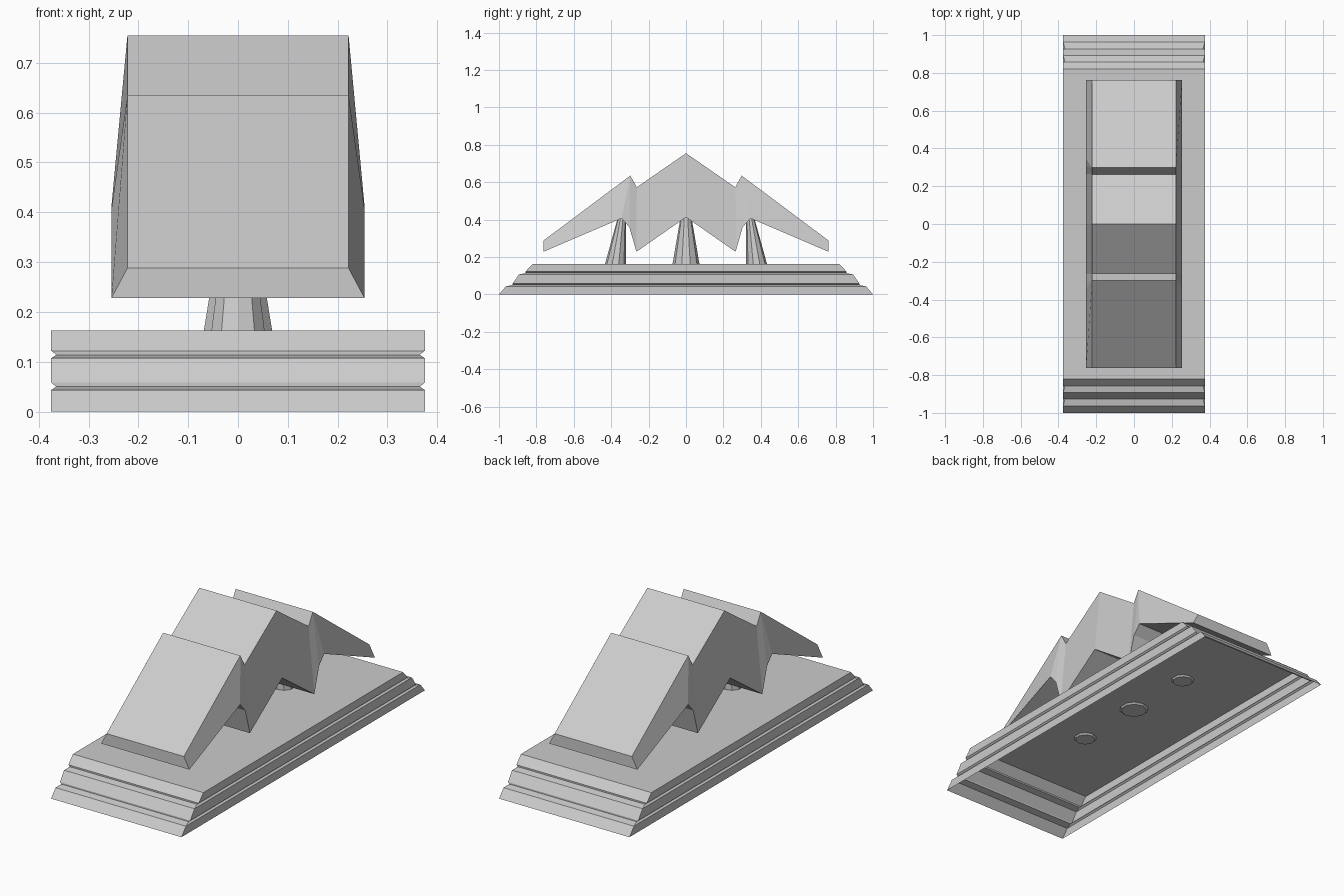
import bpy, bmesh, math
from mathutils import Vector

if "Cube" in bpy.data.objects:
    bpy.data.objects.remove(bpy.data.objects["Cube"])


def finish(bm, name):
    bmesh.ops.remove_doubles(bm, verts=bm.verts, dist=1e-5)
    bmesh.ops.recalc_face_normals(bm, faces=bm.faces)
    mesh = bpy.data.meshes.new(name)
    bm.to_mesh(mesh)
    bm.free()
    obj = bpy.data.objects.new(name, mesh)
    bpy.context.collection.objects.link(obj)
    return obj


def loft(name, rings, cap_start=True, cap_end=True):
    """Skin a series of closed rings of points."""
    bm = bmesh.new()
    loops = [[bm.verts.new(p) for p in ring] for ring in rings]
    for a, b in zip(loops, loops[1:]):
        n = len(a)
        for i in range(n):
            j = (i + 1) % n
            bm.faces.new((a[i], a[j], b[j], b[i]))
    if cap_start:
        bm.faces.new(loops[0][::-1])
    if cap_end:
        bm.faces.new(loops[-1])
    return finish(bm, name)


# Stepped plinth, an open-bottomed shell: half width, half length, height
steps = [(.375, 1.0, 0), (.375, .963, .043), (.365, .927, .05),
         (.375, .927, .058), (.375, .893, .107), (.365, .858, .114),
         (.375, .858, .122), (.375, .82, .163)]
plinth = loft("plinth", [[(-x, -y, z), (x, -y, z), (x, y, z), (-x, y, z)]
                         for x, y, z in steps], cap_start=False)
# Open shell: make sure the top plate faces up
top = max(plinth.data.polygons, key=lambda f: f.center.z)
if top.normal.z < 0:
    plinth.data.flip_normals()


# Ten-sided tapered legs, the outer two leaning inwards
def leg(name, y_low, y_high, r_low, r_high, z_high):
    def ring(y, z, r):
        return [(r * math.sin(math.tau * i / 10),
                 y - r * math.cos(math.tau * i / 10), z) for i in range(10)]
    loft(name, [ring(y_low, .155, r_low * .87), ring(y_low, .163, r_low),
                ring(y_high, z_high, r_high)])


leg("middle_leg", 0, 0, .072, .027, .425)
for side, label in ((-1, "front"), (1, "back")):
    leg(label + "_leg", side * .377, side * .342, .056, .02, .42)

# Folded roof slab: top y, top z, bottom y, bottom z from ridge to eave
half = [(0, .755, 0, .413), (.263, .573, .265, .228), (.298, .635, .303, .36),
        (.298, .635, .345, .407), (.762, .288, .762, .228)]
sections = [(-a, b, -c, d) for a, b, c, d in half[:0:-1]] + half
loft("folded_roof", [[(-.222, yt, zt), (.222, yt, zt), (.254, yb, zb), (-.254, yb, zb)]
                     for yt, zt, yb, zb in sections])
